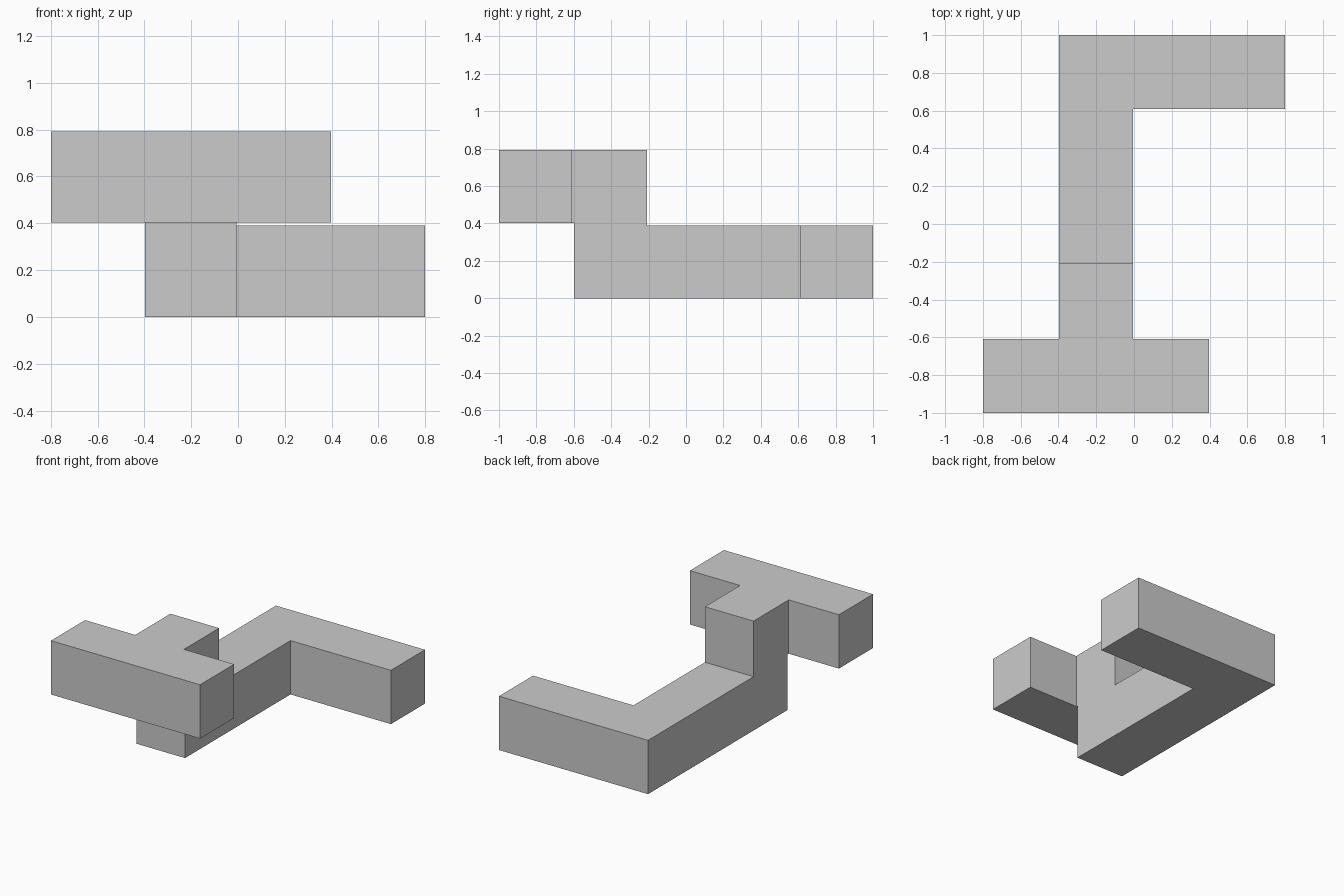
import bpy, bmesh
from mathutils import Vector

if "Cube" in bpy.data.objects:
    bpy.data.objects.remove(bpy.data.objects["Cube"])

CELL = 0.39                      # edge of one cube cell
PITCH = (2 - CELL) / 4           # spacing between cells
ORIGIN = Vector((-(3 * PITCH + CELL) / 2, -1, 0))


def centre(cell):
    return ORIGIN + Vector(cell) * PITCH + Vector((CELL, CELL, CELL)) / 2


def grow(bm, cell, step):
    """Extrude one side of a cell across the gap, then by a full cell."""
    d = Vector(step)
    target = centre(cell) + d * CELL / 2
    face = min(bm.faces, key=lambda f: (f.calc_center_median() - target).length)
    for dist in (PITCH - CELL, CELL):
        face = bmesh.ops.extrude_discrete_faces(bm, faces=[face])["faces"][0]
        bmesh.ops.translate(bm, verts=list(face.verts), vec=d * dist)
    return tuple(a + b for a, b in zip(cell, step))


bm = bmesh.new()
cell = (3, 4, 0)
bmesh.ops.create_cube(bm, size=CELL)
bmesh.ops.translate(bm, verts=list(bm.verts), vec=centre(cell))

# Rear foot, long spine, riser, and stem of the raised T
left, right, front, up = (-1, 0, 0), (1, 0, 0), (0, -1, 0), (0, 0, 1)
for step in [left] * 2 + [front] * 3 + [up, front]:
    cell = grow(bm, cell, step)

# Arms of the raised T
for step in (left, right):
    grow(bm, cell, step)

# Merge coplanar faces into clean flat sides
bmesh.ops.dissolve_limit(bm, angle_limit=0.01, verts=list(bm.verts), edges=list(bm.edges))
bmesh.ops.recalc_face_normals(bm, faces=list(bm.faces))

mesh = bpy.data.meshes.new("cube_puzzle_piece")
bm.to_mesh(mesh)
bm.free()
bpy.context.collection.objects.link(bpy.data.objects.new("cube_puzzle_piece", mesh))
